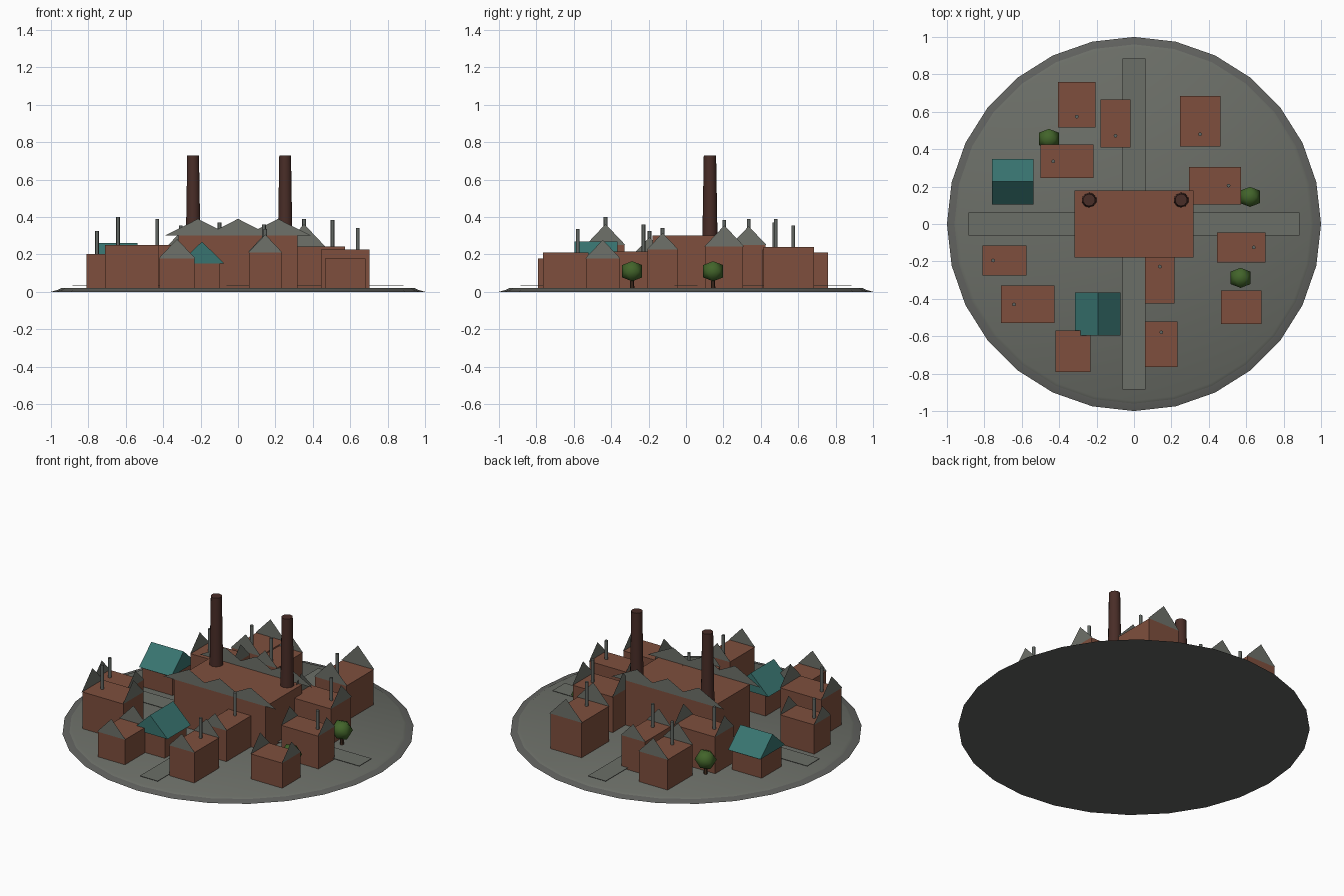
import bpy, bmesh
from math import pi, radians
from mathutils import Matrix

cube = bpy.data.objects.get("Cube")
if cube:
    bpy.data.objects.remove(cube, do_unlink=True)


def material(name, *rgb):
    lin = [((c / 255 + 0.055) / 1.055) ** 2.4 for c in rgb] + [1]
    m = bpy.data.materials.new(name)
    m.use_nodes = True
    m.diffuse_color = lin
    m.node_tree.nodes["Principled BSDF"].inputs["Base Color"].default_value = lin
    return m


BRICK = material("brick", 126, 79, 61)
STONE = material("paving", 107, 110, 103)
RIM = material("base grey", 97, 98, 95)
SLATE = material("gable slate", 110, 113, 106)
TEAL = material("teal roof", 56, 116, 112)
STACK = material("small stack grey", 98, 103, 99)
DARK = material("dark chimney brick", 73, 45, 39)
LEAF = material("leaf green", 66, 100, 42)
TRUNK = material("trunk brown", 70, 48, 34)


def finish(name, bm, mat, smooth=False):
    me = bpy.data.meshes.new(name)
    bm.to_mesh(me)
    bm.free()
    me.materials.append(mat)
    ob = bpy.data.objects.new(name, me)
    bpy.context.collection.objects.link(ob)
    if smooth:
        bpy.ops.object.select_all(action="DESELECT")
        ob.select_set(True)
        bpy.context.view_layer.objects.active = ob
        bpy.ops.object.shade_smooth_by_angle(angle=radians(50))
    return ob


def box(name, x0, x1, y0, y1, z0, z1, mat):
    bm = bmesh.new()
    at = Matrix.Translation(((x0 + x1) / 2, (y0 + y1) / 2, (z0 + z1) / 2))
    size = Matrix.Diagonal((x1 - x0, y1 - y0, z1 - z0, 1))
    bmesh.ops.create_cube(bm, size=1, matrix=at @ size)
    return finish(name, bm, mat)


def post(name, x, y, z0, z1, r0, r1, sides, mat, smooth=True):
    bm = bmesh.new()
    bmesh.ops.create_cone(bm, cap_ends=True, segments=sides, radius1=r0, radius2=r1,
                          depth=z1 - z0, matrix=Matrix.Translation((x, y, (z0 + z1) / 2)))
    return finish(name, bm, mat, smooth)


def roof(name, cx, cy, half, length, z0, z1, along_x, mat, solid):
    """Gable triangles at both ends, joined by slopes when solid."""
    bm = bmesh.new()
    ends = []
    for t in (-length, length):
        pts = [(-half, t, z0), (half, t, z0), (0, t, z1)]
        ends.append([bm.verts.new(p) for p in pts])
        bm.faces.new(ends[-1])
    if solid:
        a, b = ends
        for i in range(3):
            j = (i + 1) % 3
            bm.faces.new((a[i], a[j], b[j], b[i]))
        bmesh.ops.recalc_face_normals(bm, faces=bm.faces)
    else:
        bmesh.ops.reverse_faces(bm, faces=[bm.faces[:][1]])
    turn = Matrix.Rotation(pi / 2 if along_x else 0, 4, "Z")
    bm.transform(Matrix.Translation((cx, cy, 0)) @ turn)
    return finish(name, bm, mat)


# Round base with a shallow sloping rim, and the paving on top of it
post("round_base", 0, 0, 0, 0.016, 1, 0.945, 28, RIM)
post("paving", 0, 0, 0.01, 0.02, 0.963, 0.945, 28, STONE)

# Crossing roads
box("road_across", -0.885, 0.885, -0.062, 0.062, 0.031, 0.033, STONE)
box("road_lengthwise", -0.062, 0.062, -0.885, 0.885, 0.0305, 0.0325, STONE)

# Main hall with three gables and two tall chimneys
box("hall_walls", -0.317, 0.318, -0.18, 0.18, 0.01, 0.3, BRICK)
for i in (-1, 0, 1):
    roof("hall_gables", i * 0.214, 0, 0.178, 0.18, 0.3, 0.39, False, SLATE, False)
for x in (-0.24, 0.252):
    post("tall_chimney", x, 0.128, 0.02, 0.728, 0.045, 0.033, 10, DARK)

# Brick houses: x0, x1, y0, y1, wall height, stack side along the ridge (0 = none), stack top
houses = [
    (-0.405, -0.207, 0.515, 0.76, 0.21, -1, 0.355),
    (-0.18, -0.018, 0.41, 0.665, 0.225, -1, 0.37),
    (0.245, 0.462, 0.415, 0.685, 0.24, -1, 0.39),
    (-0.50, -0.217, 0.245, 0.425, 0.25, -1, 0.39),
    (0.295, 0.572, 0.105, 0.305, 0.243, 1, 0.385),
    (0.445, 0.702, -0.205, -0.045, 0.225, 1, 0.342),
    (0.465, 0.682, -0.535, -0.355, 0.177, 0, 0),
    (0.06, 0.217, -0.425, -0.165, 0.215, 1, 0.36),
    (0.06, 0.232, -0.765, -0.52, 0.21, 1, 0.335),
    (-0.42, -0.232, -0.79, -0.57, 0.177, 0, 0),
    (-0.71, -0.425, -0.53, -0.33, 0.25, -1, 0.4),
    (-0.81, -0.575, -0.275, -0.115, 0.203, -1, 0.325),
]
for x0, x1, y0, y1, h, side, top in houses:
    cx, cy, hx, hy = (x0 + x1) / 2, (y0 + y1) / 2, (x1 - x0) / 2, (y1 - y0) / 2
    along_x = hx > hy
    half, length = min(hx, hy), max(hx, hy)
    box("house_walls", x0, x1, y0, y1, 0.01, h, BRICK)
    roof("house_gables", cx, cy, half * 1.06, length, h, h + half * 1.12, along_x, SLATE, False)
    if side:
        d = side * length * 0.52
        sx, sy = (cx + d, cy) if along_x else (cx, cy + d)
        post("house_stack", sx, sy, h - 0.02, top, 0.01, 0.01, 8, STACK)

# Two cottages with full teal roofs
for cx, cy, hx, hy, top, along_x in ((-0.648, 0.226, 0.112, 0.122, 0.262, True),
                                     (-0.193, -0.482, 0.122, 0.115, 0.268, False)):
    wx, wy = (hx, hy * 0.86) if along_x else (hx * 0.86, hy)
    box("cottage_walls", cx - wx + 0.008, cx + wx - 0.008, cy - wy + 0.008, cy + wy - 0.008,
        0.01, 0.155, BRICK)
    half, length = (hy, hx) if along_x else (hx, hy)
    roof("cottage_roof", cx, cy, half, length, 0.15, top, along_x, TEAL, True)

# Trees with rounded crowns, tilted so that an edge lies on top
for x, y in ((-0.455, 0.455), (0.62, 0.145), (0.57, -0.288)):
    post("tree_trunk", x, y, 0.015, 0.08, 0.012, 0.009, 6, TRUNK)
    crown = bmesh.new()
    at = Matrix.Translation((x, y, 0.11)) @ Matrix.Rotation(radians(-31.7), 4, "Y")
    bmesh.ops.create_icosphere(crown, subdivisions=1, radius=0.063, matrix=at)
    finish("tree_crown", crown, LEAF, True)
